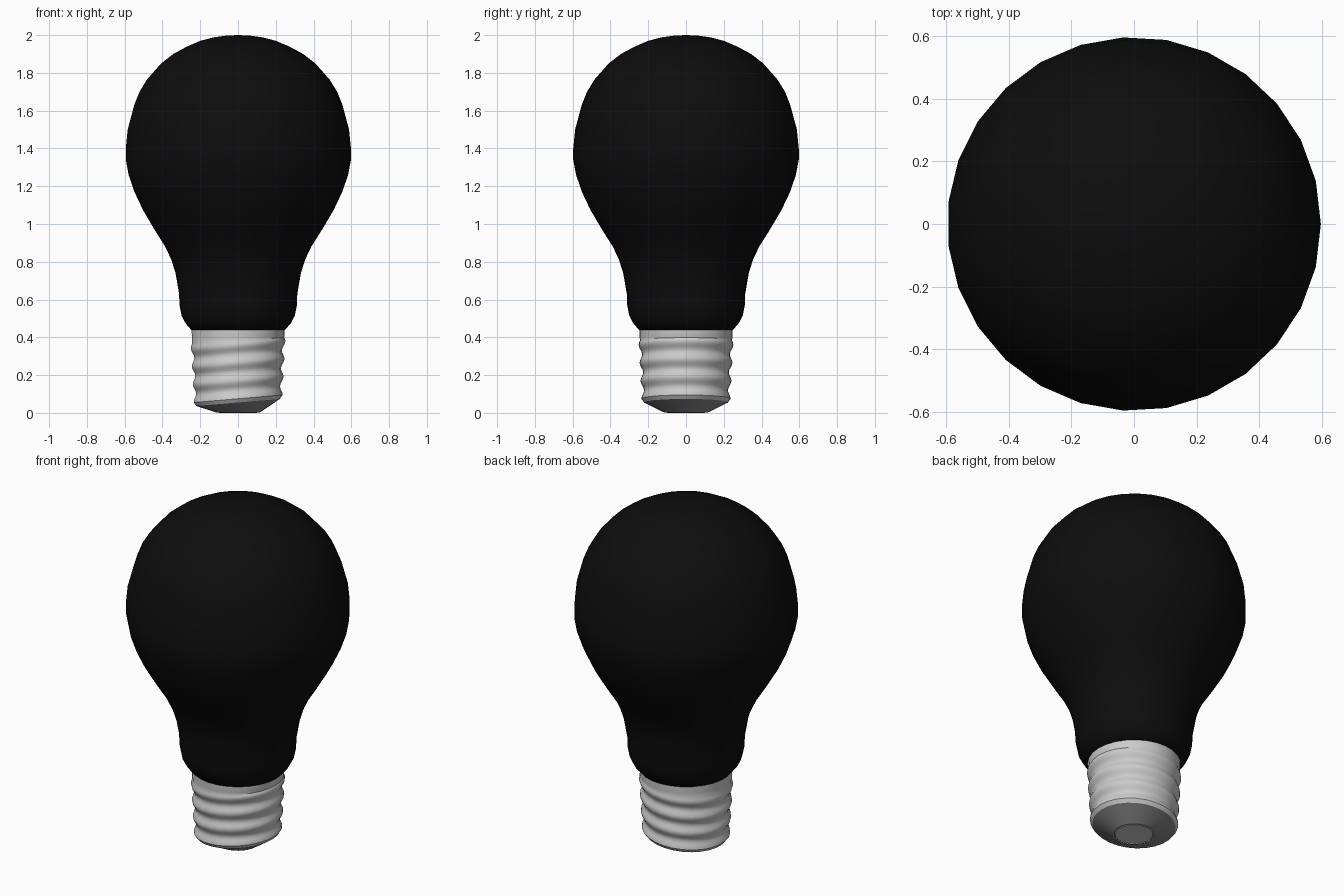
import bpy, bmesh, math

if "Cube" in bpy.data.objects:
    bpy.data.objects.remove(bpy.data.objects["Cube"])

SIDES = 27


def material(name, value):
    m = bpy.data.materials.new(name)
    m.diffuse_color = (value, value, value, 1)
    m.use_nodes = True
    m.node_tree.nodes["Principled BSDF"].inputs["Base Color"].default_value = m.diffuse_color
    return m


def lathe(name, profile, mat=None, angle=40):
    """Revolve (radius, z, tilt) points about z; tilt leans a ring up towards +x."""
    bm = bmesh.new()
    rings = []
    for r, z, tilt in profile:
        if r == 0:
            rings.append([bm.verts.new((0, 0, z))] * SIDES)
            continue
        ring = []
        for i in range(SIDES):
            a = 2 * math.pi * i / SIDES
            x, y = r * math.cos(a), r * math.sin(a)
            ring.append(bm.verts.new((x, y, z + tilt * x)))
        rings.append(ring)
    for lo, hi in zip(rings, rings[1:]):
        for i in range(SIDES):
            j = (i + 1) % SIDES
            quad = list(dict.fromkeys((lo[i], lo[j], hi[j], hi[i])))
            bm.faces.new(quad)
    bmesh.ops.recalc_face_normals(bm, faces=bm.faces)
    me = bpy.data.meshes.new(name)
    bm.to_mesh(me)
    bm.free()
    ob = bpy.data.objects.new(name, me)
    bpy.context.collection.objects.link(ob)
    if mat:
        me.materials.append(mat)
    bpy.ops.object.select_all(action='DESELECT')
    ob.select_set(True)
    bpy.context.view_layer.objects.active = ob
    bpy.ops.object.shade_smooth_by_angle(angle=math.radians(angle))
    return ob


# Dark glass envelope
glass = [(0.235, 0.44), (0.25, 0.44), (0.28, 0.475), (0.301, 0.515), (0.312, 0.57),
         (0.314, 0.63), (0.333, 0.74), (0.355, 0.81), (0.388, 0.88), (0.445, 0.97),
         (0.507, 1.075), (0.552, 1.17), (0.583, 1.26), (0.598, 1.34), (0.598, 1.4),
         (0.588, 1.5), (0.553, 1.63), (0.525, 1.70), (0.485, 1.765), (0.41, 1.85),
         (0.345, 1.9), (0.275, 1.938), (0.2, 1.97), (0.13, 1.988), (0.06, 1.998), (0, 2.0)]
lathe("glass_bulb", [(r, z, 0) for r, z in glass], material("black_glass", 0.004), 60)

# Screw cap: slightly tilted, tapering ridges below a level collar
TILT, PITCH, STEPS = 0.085, 0.095, 8
base = 0.075
cap = [(0.222, base - 0.02, TILT)]
for k in range(int(3.25 * STEPS) + 1):
    t = k / STEPS
    wave = 0.5 + 0.5 * math.cos(2 * math.pi * t)
    z = base + t * PITCH
    fade = min(1, (0.44 - z) / 0.08)
    cap.append((0.22 + 0.005 * t + 0.016 * wave, z, TILT * fade))
cap += [(0.246, 0.40, 0.01), (0.247, 0.44, 0)]
lathe("screw_cap", cap, None, 40)

# Dark insulator cone and the bare contact at its tip
lathe("insulator", [(0.105, 0.002, 0), (0.115, 0.002, 0), (0.222, base - 0.02, TILT)],
      material("dark_grey", 0.25), 25)
lathe("contact", [(0, 0, 0), (0.1, 0, 0), (0.107, 0.006, 0)], None, 30)
